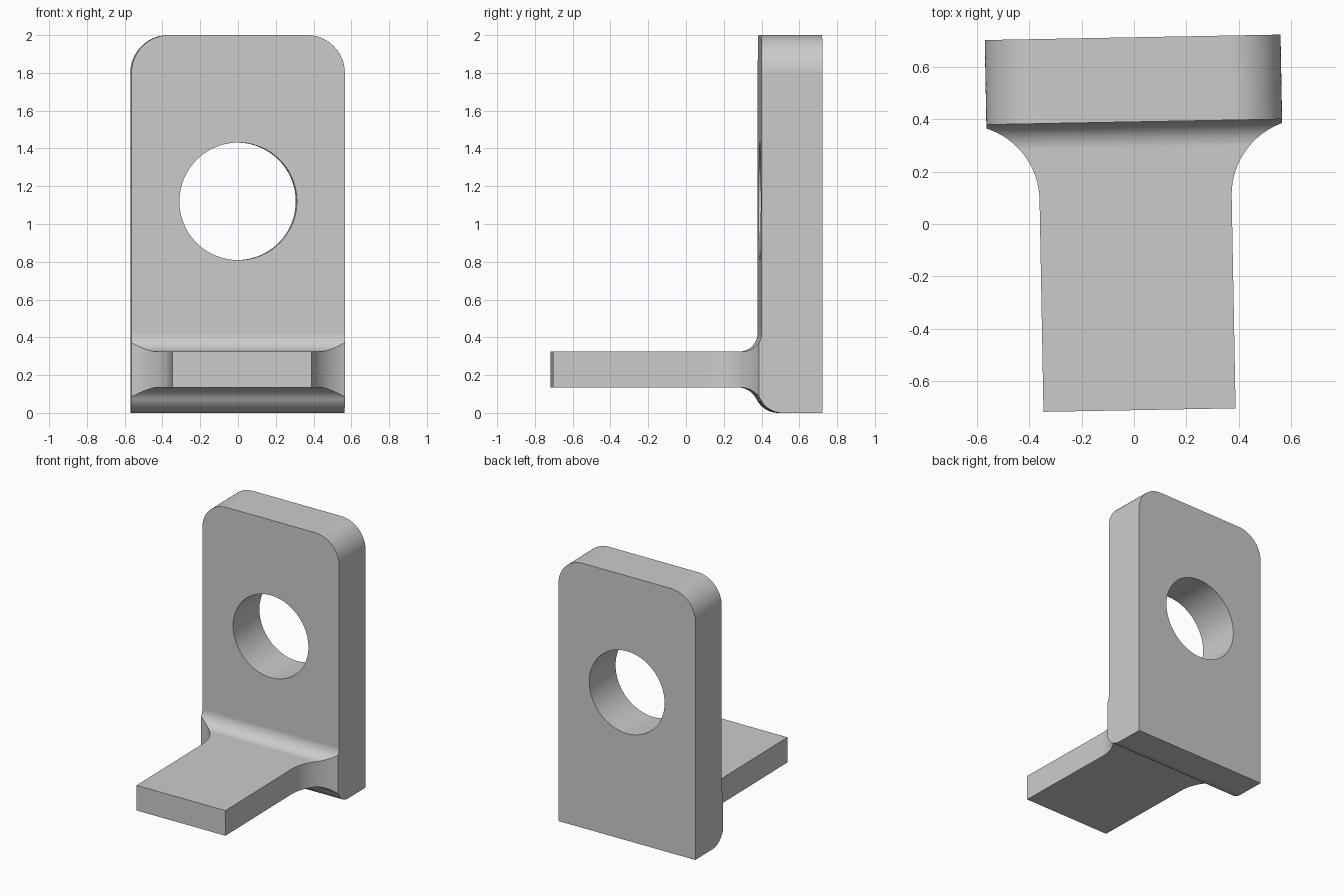
import bpy
import bmesh
import math
from mathutils import Vector

default = bpy.data.objects.get("Cube")
if default:
    bpy.data.objects.remove(default, do_unlink=True)

CENTRE_X = 0.008
TURN = math.radians(1.06)
PLATE_HALF, ARM_HALF = 0.565, 0.367
FRONT, BACK, ARM_END = 0.39, 0.713, -0.711
ARM_LOW, ARM_TOP = 0.135, 0.325

grey = bpy.data.materials.new("light_grey")
grey.use_nodes = True
grey.diffuse_color = (0.6, 0.6, 0.6, 1)
grey.node_tree.nodes["Principled BSDF"].inputs["Base Color"].default_value = (0.6, 0.6, 0.6, 1)


def arc(cx, cy, r, start, end, steps=20):
    angles = [math.radians(start + (end - start) * i / steps) for i in range(steps + 1)]
    return [(cx + r * math.cos(a), cy + r * math.sin(a)) for a in angles]


def mirrored(half):
    """Close a right-hand outline with its left-hand mirror image."""
    return half + [(-x, y) for x, y in reversed(half)]


def extrude(name, outline, place, low, high):
    """Solid from a 2D outline; place maps (u, v, depth) to x, y, z."""
    bm = bmesh.new()
    face = bm.faces.new([bm.verts.new(place(u, v, low)) for u, v in outline])
    grown = bmesh.ops.extrude_face_region(bm, geom=[face])["geom"]
    shift = Vector(place(0, 0, high)) - Vector(place(0, 0, low))
    bmesh.ops.translate(bm, vec=shift, verts=[g for g in grown if isinstance(g, bmesh.types.BMVert)])
    bmesh.ops.recalc_face_normals(bm, faces=bm.faces)
    mesh = bpy.data.meshes.new(name)
    bm.to_mesh(mesh)
    bm.free()
    mesh.materials.append(grey)
    obj = bpy.data.objects.new(name, mesh)
    bpy.context.collection.objects.link(obj)
    return obj


def along_x(u, v, d):
    return (d, u, v)


def along_y(u, v, d):
    return (u + CENTRE_X, d, v)


def along_z(u, v, d):
    return (u + CENTRE_X, v, d)


# Side profile: arm, upper fillet, plate, rounded heel and lower fillet
side = [(ARM_END, ARM_LOW), (ARM_END, ARM_TOP)]
side += arc(FRONT - 0.1, ARM_TOP + 0.1, 0.1, -90, 0)
side += [(FRONT, 2), (BACK, 2.0), (BACK, 0)]
side += arc(0.5, 0.13, 0.13, 270, 207)
side += arc(0.28, 0.018, 0.117, 27, 90)[1:]
bracket = extrude("bracket", side, along_x, -0.8, 0.8)

# Plan outline: narrow arm flaring into the plate
flare = FRONT - 0.1
plan = extrude("plan_outline", mirrored(
    [(ARM_HALF, -1)] + arc(ARM_HALF + flare, 0.1, flare, 180, 90) + [(ARM_HALF + flare, 1)]),
    along_z, -0.3, 2.3)

# Front outline: plate width with rounded top corners
corner = 0.2
front = extrude("front_outline", mirrored(
    [(PLATE_HALF, -0.2)] + arc(PLATE_HALF - corner, 2 - corner, corner, 0, 90)),
    along_y, -1.1, 1.1)

# Round hole through the plate
hole = extrude("hole_cutter", arc(0, 1.12, 0.311, 0, 360, 80)[:-1], along_y, 0.2, 1.0)

bpy.ops.object.select_all(action="DESELECT")
bracket.select_set(True)
bpy.context.view_layer.objects.active = bracket
for cutter, operation in ((plan, "INTERSECT"), (front, "INTERSECT"), (hole, "DIFFERENCE")):
    mod = bracket.modifiers.new(cutter.name, "BOOLEAN")
    mod.object, mod.operation, mod.solver = cutter, operation, "EXACT"
    bpy.ops.object.modifier_apply(modifier=mod.name)
    bpy.data.objects.remove(cutter, do_unlink=True)

# Smooth fillets with crisp edges
bpy.ops.object.shade_smooth_by_angle(angle=math.radians(25))
weighted = bracket.modifiers.new("weighted_normals", "WEIGHTED_NORMAL")
weighted.keep_sharp = True
bracket.rotation_euler.z = TURN
